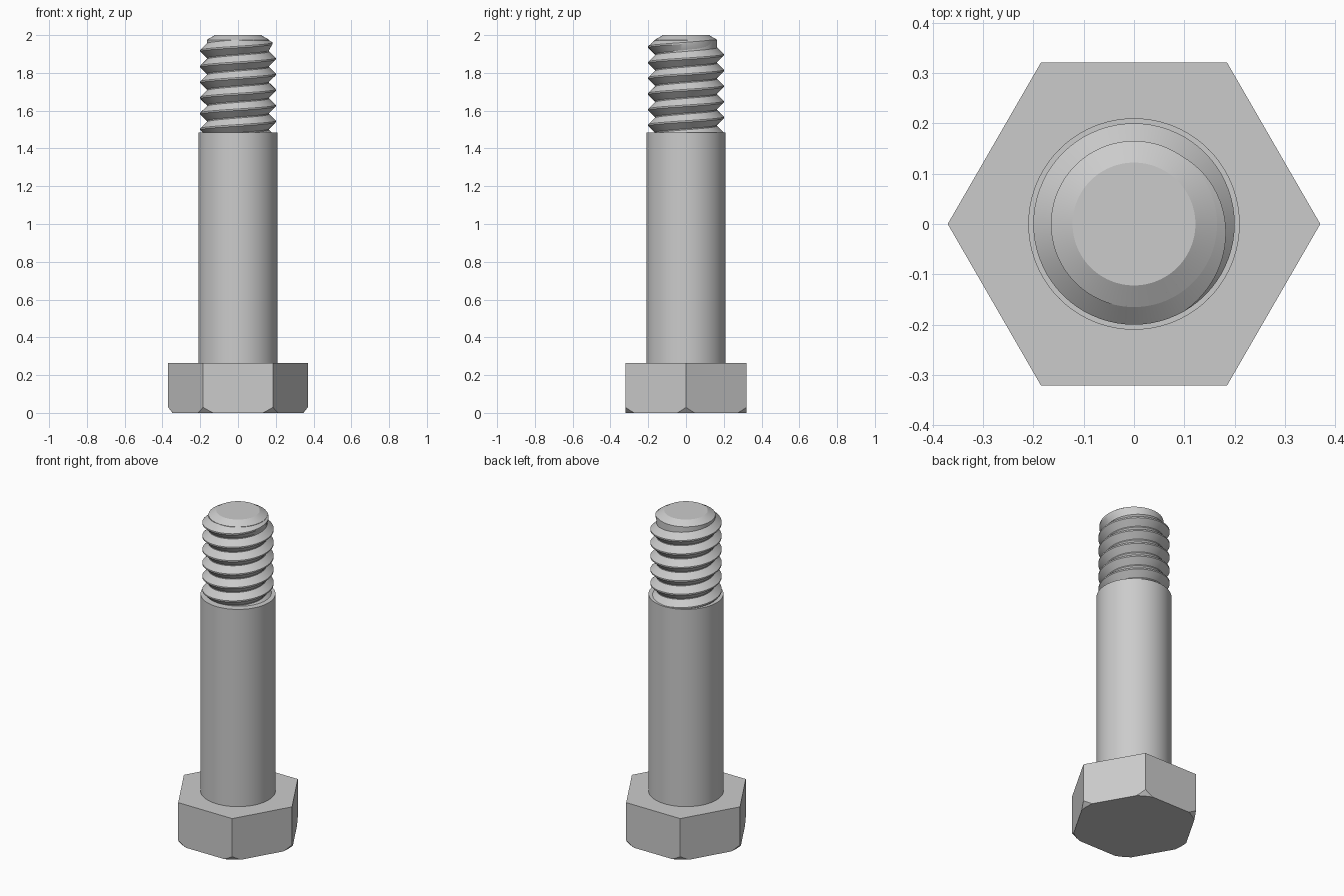
import bpy, bmesh, math
from math import cos, sin, pi, radians
from mathutils import Vector

if "Cube" in bpy.data.objects:
    bpy.data.objects.remove(bpy.data.objects["Cube"])

steel = bpy.data.materials.new("plain steel grey")
steel.use_nodes = True
grey = (0.6, 0.6, 0.6, 1)
steel.diffuse_color = grey
steel.node_tree.nodes["Principled BSDF"].inputs["Base Color"].default_value = grey

SEGMENTS = 96


def finish(name, bm, smooth=True):
    """Turn a bmesh into a steel object."""
    bmesh.ops.recalc_face_normals(bm, faces=bm.faces)
    mesh = bpy.data.meshes.new(name)
    bm.to_mesh(mesh)
    bm.free()
    mesh.materials.append(steel)
    obj = bpy.data.objects.new(name, mesh)
    bpy.context.collection.objects.link(obj)
    if smooth:
        bpy.ops.object.select_all(action="DESELECT")
        obj.select_set(True)
        bpy.context.view_layer.objects.active = obj
        bpy.ops.object.shade_smooth_by_angle(angle=radians(28))
    return obj


def bridge(bm, a, b):
    """Join two closed rings of vertices with quads."""
    for i in range(len(a)):
        j = (i + 1) % len(a)
        bm.faces.new((a[i], a[j], b[j], b[i]))


def lathe(name, profile):
    """Solid of revolution from (radius, height) points."""
    bm = bmesh.new()
    rings = [[bm.verts.new((r * cos(2 * pi * i / SEGMENTS), r * sin(2 * pi * i / SEGMENTS), z))
              for i in range(SEGMENTS)] for r, z in profile]
    for low, high in zip(rings, rings[1:]):
        bridge(bm, low, high)
    bm.faces.new(rings[0])
    bm.faces.new(rings[-1])
    return finish(name, bm)


# Hexagonal head with its bottom corners trimmed to a cone
HEAD_TOP, HEAD_R, TRIM_R, TRIM_H = 0.265, 0.37, 0.346, 0.03
bm = bmesh.new()
low, high = [[bm.verts.new((HEAD_R * cos(k * pi / 3), HEAD_R * sin(k * pi / 3), z))
              for k in range(6)] for z in (0, HEAD_TOP)]
bridge(bm, low, high)
bm.faces.new(low)
bm.faces.new(high)
bmesh.ops.recalc_face_normals(bm, faces=bm.faces)
for corner in range(0, 360, 60):
    for offset in (-6, -2, 2, 6):
        a = radians(corner + offset)
        bmesh.ops.bisect_plane(
            bm, geom=bm.verts[:] + bm.edges[:] + bm.faces[:],
            plane_co=Vector((TRIM_R * cos(a), TRIM_R * sin(a), 0)),
            plane_no=Vector((TRIM_H * cos(a), TRIM_H * sin(a), TRIM_R - HEAD_R)).normalized(),
            clear_outer=True)
        bmesh.ops.holes_fill(bm, edges=[e for e in bm.edges if e.is_boundary], sides=0)
finish("hex_head", bm)

# Plain shank, then the thinner core with a chamfered tip
SHANK_TOP, CORE_R, TIP_R, TIP_Z = 1.485, 0.165, 0.122, 1.975
lathe("shank", [(0.21, HEAD_TOP - 0.01), (0.21, SHANK_TOP)])
lathe("threaded_core", [(CORE_R, SHANK_TOP - 0.01), (CORE_R, TIP_Z), (TIP_R, 2.0)])

# Right-handed thread ridge, running out into the core near the tip
PITCH, CREST_R = 0.083, 0.2
START, FADE, END = -6.5 * 360, 300, 415
STEP = 5


def tip_limit(z):
    return TIP_R + (2.0 - z) * (CORE_R - TIP_R) / (2.0 - TIP_Z)


bm = bmesh.new()
sections = []
for degrees in range(int(START), END + 1, STEP):
    a = radians(degrees)
    middle = 1.958 + PITCH * (degrees - 360) / 360
    fade = min(1, (END - degrees) / (END - FADE))
    crest = CORE_R + (CREST_R - CORE_R) * fade
    root = CORE_R - 0.002
    half = PITCH * 0.49
    section = []
    for r, dz in ((root, -half), (crest, -0.004), (crest, 0.004), (root, half)):
        z = min(middle + dz, 1.995)
        r = min(r, tip_limit(z))
        section.append(bm.verts.new((r * cos(a), r * sin(a), z)))
    sections.append(section)
for a, b in zip(sections, sections[1:]):
    bridge(bm, a, b)
bm.faces.new(sections[0])
bm.faces.new(sections[-1])
finish("thread", bm)
